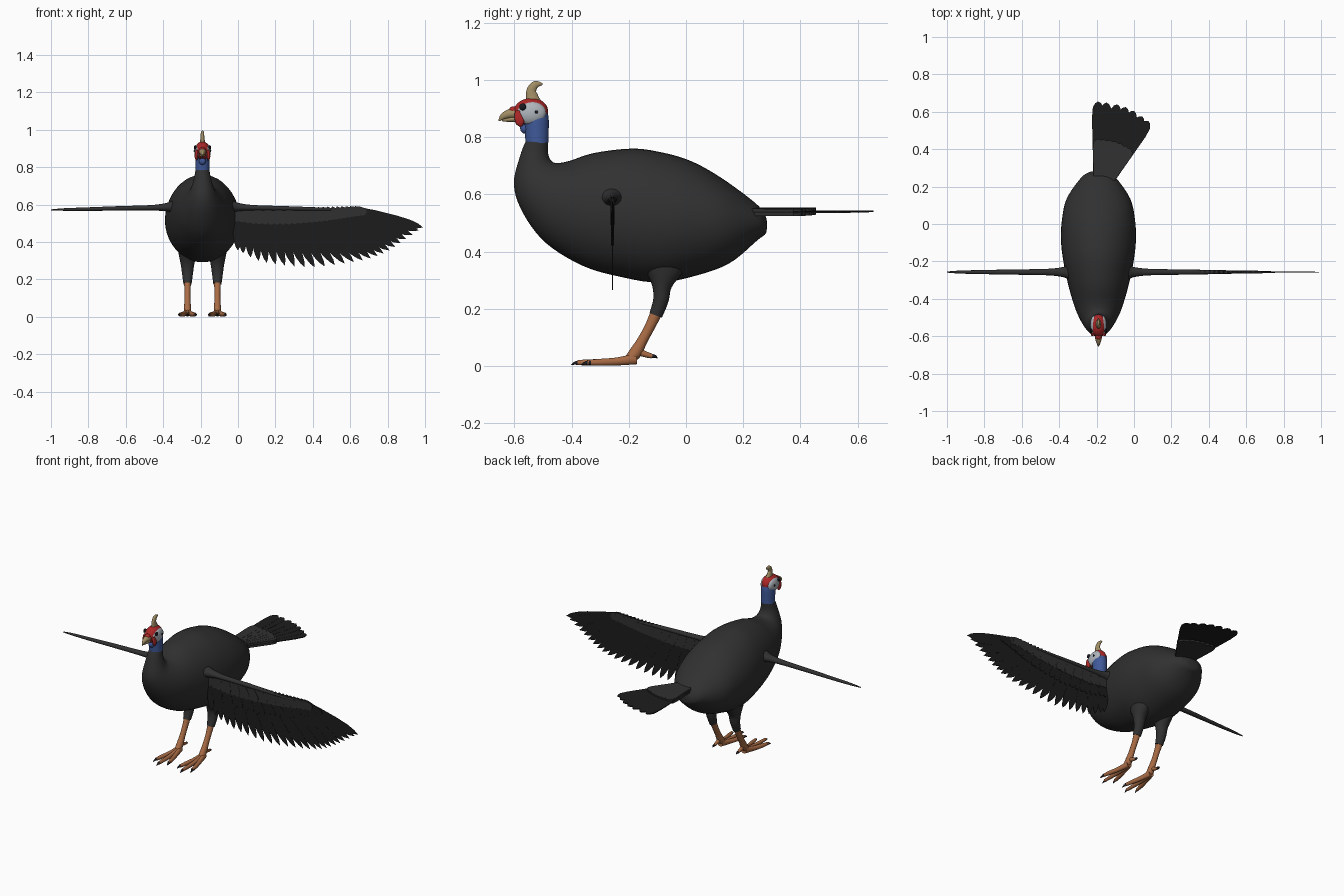
import bpy, math
from mathutils import Vector as V

if "Cube" in bpy.data.objects:
    bpy.data.objects.remove(bpy.data.objects["Cube"])

CX = -0.19  # bird's own centre line


def mat(name, c):
    m = bpy.data.materials.new(name)
    m.diffuse_color = (*c, 1)
    m.use_nodes = True
    m.node_tree.nodes["Principled BSDF"].inputs["Base Color"].default_value = m.diffuse_color
    return m


BLACK = mat("plumage", (.03, .03, .03))
QUILL = mat("quill_black", (.012, .012, .012))
ORANGE = mat("leg_orange", (.4, .15, .06))
BLUE = mat("neck_blue", (.05, .1, .32))
RED = mat("red_skin", (.42, .02, .02))
TAN = mat("horn_tan", (.36, .27, .13))
GREY = mat("cheek_grey", (.42, .46, .5))
DARK = mat("eye_dark", (.01, .01, .015))


def spline(rows, n):
    """Catmull-Rom through rows of equal length, n steps per span."""
    P = [rows[0]] + list(rows) + [rows[-1]]
    out = []
    for i in range(1, len(P) - 2):
        for k in range(n):
            t = k / n
            out.append([.5 * (2*b + (c - a)*t + (2*a - 5*b + 4*c - d)*t*t + (3*b - a - 3*c + d)*t**3)
                        for a, b, c, d in zip(*P[i-1:i+3])])
    return out + [list(rows[-1])]


def make(name, verts, faces, m, angle=50):
    me = bpy.data.meshes.new(name)
    me.from_pydata(verts, [], faces)
    me.polygons.foreach_set("use_smooth", [True] * len(me.polygons))
    me.set_sharp_from_angle(angle=math.radians(angle))
    me.materials.append(m)
    o = bpy.data.objects.new(name, me)
    bpy.context.collection.objects.link(o)
    return o


def loft(name, rings, m, seg=20):
    """rings: (centre, u, v) ellipses, capped at both ends."""
    verts = [c + u * math.cos(2*math.pi*k/seg) + v * math.sin(2*math.pi*k/seg)
             for c, u, v in rings for k in range(seg)]
    faces = [(r*seg + k, r*seg + (k+1) % seg, (r+1)*seg + (k+1) % seg, (r+1)*seg + k)
             for r in range(len(rings) - 1) for k in range(seg)]
    faces += [tuple(range(seg))[::-1], tuple(range((len(rings)-1)*seg, len(rings)*seg))]
    # orient outward
    c, u, v = rings[0]
    if u.cross(v).dot(rings[1][0] - c) < 0:
        faces = [f[::-1] for f in faces]
    return make(name, verts, faces, m)


def tube(name, rows, m, side=(1, 0, 0), seg=16, n=5):
    """rows: x, y, z, radius along side, radius across."""
    pts = spline(rows, n)
    C = [V(p[:3]) for p in pts]
    rings = []
    for i, p in enumerate(pts):
        t = (C[min(i+1, len(C)-1)] - C[max(i-1, 0)]).normalized()
        u = V(side)
        u = (u - t * u.dot(t)).normalized()
        rings.append((C[i], u * max(p[3], .0008), t.cross(u) * max(p[4], .0008)))
    return loft(name, rings, m, seg)


def ball(name, loc, r, m, rot=0):
    bpy.ops.mesh.primitive_uv_sphere_add(segments=28, ring_count=18, location=loc, rotation=(rot, 0, 0))
    o = bpy.context.object
    o.name, o.scale = name, r
    o.data.materials.append(m)
    bpy.ops.object.shade_smooth()
    return o


def feathers(name, items, normal, shape, thick, m):
    """Flat quills: items are (root, tip, half width)."""
    verts, faces = [], []
    nrm = V(normal)
    for a, b, w in items:
        a, b = V(a), V(b)
        s = (b - a).cross(nrm).normalized() * w
        line = [a.lerp(b, t) + s*k for t, k in shape]
        line += [a.lerp(b, t) - s*k for t, k in reversed(shape) if k > 0]
        n, o = len(line), len(verts)
        verts += [p + nrm*thick/2 for p in line] + [p - nrm*thick/2 for p in line]
        faces += [tuple(range(o, o+n)), tuple(range(o+n, o+2*n))[::-1]]
        faces += [(o+i, o+n+i, o+n+(i+1) % n, o+(i+1) % n) for i in range(n)]
    return make(name, verts, faces, m, 30)


# Body and neck: back point (y, z), belly point (y, z), half width
stations = [(.283, .505, .283, .485, .02), (.275, .53, .278, .462, .05), (.24, .572, .25, .44, .095),
            (.12, .66, .15, .358, .17), (.014, .718, .02, .312, .196), (-.09, .748, -.10, .292, .2),
            (-.19, .76, -.23, .312, .186), (-.32, .745, -.36, .35, .158), (-.405, .718, -.49, .43, .125),
            (-.445, .71, -.57, .535, .094), (-.468, .715, -.602, .635, .066), (-.482, .742, -.58, .735, .046),
            (-.482, .79, -.56, .787, .037)]


def section(r):
    A, B = V((CX, r[0], r[1])), V((CX, r[2], r[3]))
    return ((A + B) / 2, V((max(r[4], .005), 0, 0)), (A - B) / 2)


loft("body", [section(r) for r in spline(stations, 5)], BLACK, 40)

# Head
tube("neck_skin", [(CX, -.521, .78, .038, .040), (CX, -.522, .82, .038, .042),
                   (CX, -.525, .87, .038, .044), (CX, -.53, .90, .03, .035)], BLUE, seg=28)
ball("chin", (CX, -.562, .832), (.018, .018, .02), BLUE)
ball("head", (CX, -.543, .888), (.041, .061, .049), RED, .1)
for s in (-1, 1):
    ball("cheek", (CX + s*.023, -.541, .884), (.021, .051, .04), GREY, .1)
    ball("eye", (CX + s*.039, -.571, .906), (.007, .012, .012), DARK)
    ball("ear", (CX + s*.043, -.523, .888), (.004, .005, .006), DARK)
    tube("wattle", [(CX + s*.028, -.588, .892, .008, .01), (CX + s*.033, -.585, .87, .008, .015),
                    (CX + s*.033, -.58, .85, .008, .015), (CX + s*.031, -.577, .837, .003, .004)], RED)
ball("cere", (CX, -.602, .894), (.016, .017, .014), RED)
tube("upper_beak", [(CX, -.585, .884, .02, .02), (CX, -.615, .882, .017, .017),
                    (CX, -.64, .872, .009, .011), (CX, -.655, .857, .001, .002)], TAN)
tube("lower_beak", [(CX, -.585, .866, .016, .011), (CX, -.615, .862, .012, .009),
                    (CX, -.643, .859, .003, .003)], TAN)
tube("casque", [(CX, -.533, .915, .018, .03), (CX, -.538, .94, .013, .022), (CX, -.541, .962, .010, .017),
                (CX, -.53, .981, .009, .014), (CX, -.515, .986, .006, .009),
                (CX, -.502, .985, .002, .003)], TAN)

# Legs and feet
for s in (-1, 1):
    x = CX + s*.08
    tube("thigh", [(x, -.07, .42, .06, .1), (x, -.078, .34, .048, .07), (x, -.084, .28, .036, .035),
                   (x, -.088, .23, .029, .027), (x, -.106, .177, .022, .023)], BLACK, seg=20)
    tube("shank", [(x, -.102, .19, .019, .021), (x, -.125, .14, .016, .018), (x, -.152, .09, .016, .018),
                   (x, -.178, .045, .019, .022), (x, -.205, .018, .018, .015)], ORANGE)
    for dx, ey in ((-.042, -.345), (0, -.38), (.042, -.345)):
        fx = x + dx
        tube("toe", [(x + dx*.1, -.175, .025, .013, .019), (x + dx*.45, -.24, .016, .012, .014),
                     (x + dx*.8, -.30, .013, .011, .012), (fx, ey, .012, .008, .009)], ORANGE)
        tube("claw", [(fx, ey + .012, .012, .008, .009), (fx + dx*.05, ey - .008, .010, .005, .006),
                      (fx + dx*.1, ey - .022, .004, .001, .001)], DARK, seg=10)
    tube("hind_toe", [(x, -.175, .055, .012, .014), (x, -.145, .042, .010, .011),
                      (x, -.118, .034, .007, .008)], ORANGE)
    tube("hind_claw", [(x, -.122, .035, .007, .008), (x, -.108, .033, .005, .006),
                       (x, -.10, .027, .001, .001)], DARK, seg=10)

# Wing arms
WY = -.257
for s in (-1, 1):
    arm = [(.10, .59, .06), (.16, .588, .038), (.20, .586, .025), (.28, .583, .017), (.45, .58, .014),
           (.62, .576, .011), (.74, .574, .008), (.81, .572, .003)]
    tube("wing_arm", [(CX + s*d, WY, z, r, r*.85) for d, z, r in arm], BLACK, side=(0, 1, 0))

# Flight feathers of the spread wing, with covert rows on both faces
tips = spline([(.0, .355), (.11, .30), (.25, .275), (.41, .265), (.57, .285), (.71, .312),
               (.81, .355), (.90, .415), (.99, .478)], 3)
pointed = [(0, .6), (.3, .95), (.6, 1), (.8, .85), (.92, .5), (1, 0)]
rounded = [(0, .8), (.4, 1), (.8, .95), (.94, .6), (1, 0)]
flight, greater, lesser = [], [], []
N = len(tips) - 1
for i, (tx, tz) in enumerate(tips):
    t = i / N
    root = V((-.01 + .63 * t**.95, WY + .0012 * (i % 2 - .5), .575))
    tip = V((tx, root.y, tz))
    flight.append((root, tip, .022 + .004*t))
    for s in (-1, 1):
        off = V((0, s*.003, 0))
        greater.append((root + off, root.lerp(tip, .56 - .2*t) + off, .021))
        lesser.append((root + off*1.8, root.lerp(tip, .3 - .12*t) + off*1.8, .022))
feathers("flight_feathers", flight, (0, 1, 0), pointed, .003, QUILL)
feathers("greater_coverts", greater, (0, 1, 0), rounded, .003, QUILL)
feathers("lesser_coverts", lesser, (0, 1, 0), rounded, .003, BLACK)

# Tail: half fan sweeping to one side
fan = spline([(-.192, .655), (-.09, .64), (.0, .605), (.078, .55)], 2)
quills, coverts = [], []
for i, (tx, ty) in enumerate(fan):
    t = i / (len(fan) - 1)
    root = V((CX + .055*t, .22 + .01*t, .543 - .005*t))
    tip = V((tx, ty, .541 - .004*t))
    quills.append((root, tip, .033))
    for k in (-.010, -.004, .003, .009):
        off = V((0, 0, k))
        coverts.append((root + off, root.lerp(tip, .54) + off, .03))
blunt = [(0, .8), (.4, .9), (.8, 1), (.93, .85), (.98, .45), (1, 0)]
feathers("tail_feathers", quills, (0, 0, 1), blunt, .005, QUILL)
feathers("tail_coverts", coverts, (0, 0, 1), blunt, .006, BLACK)
